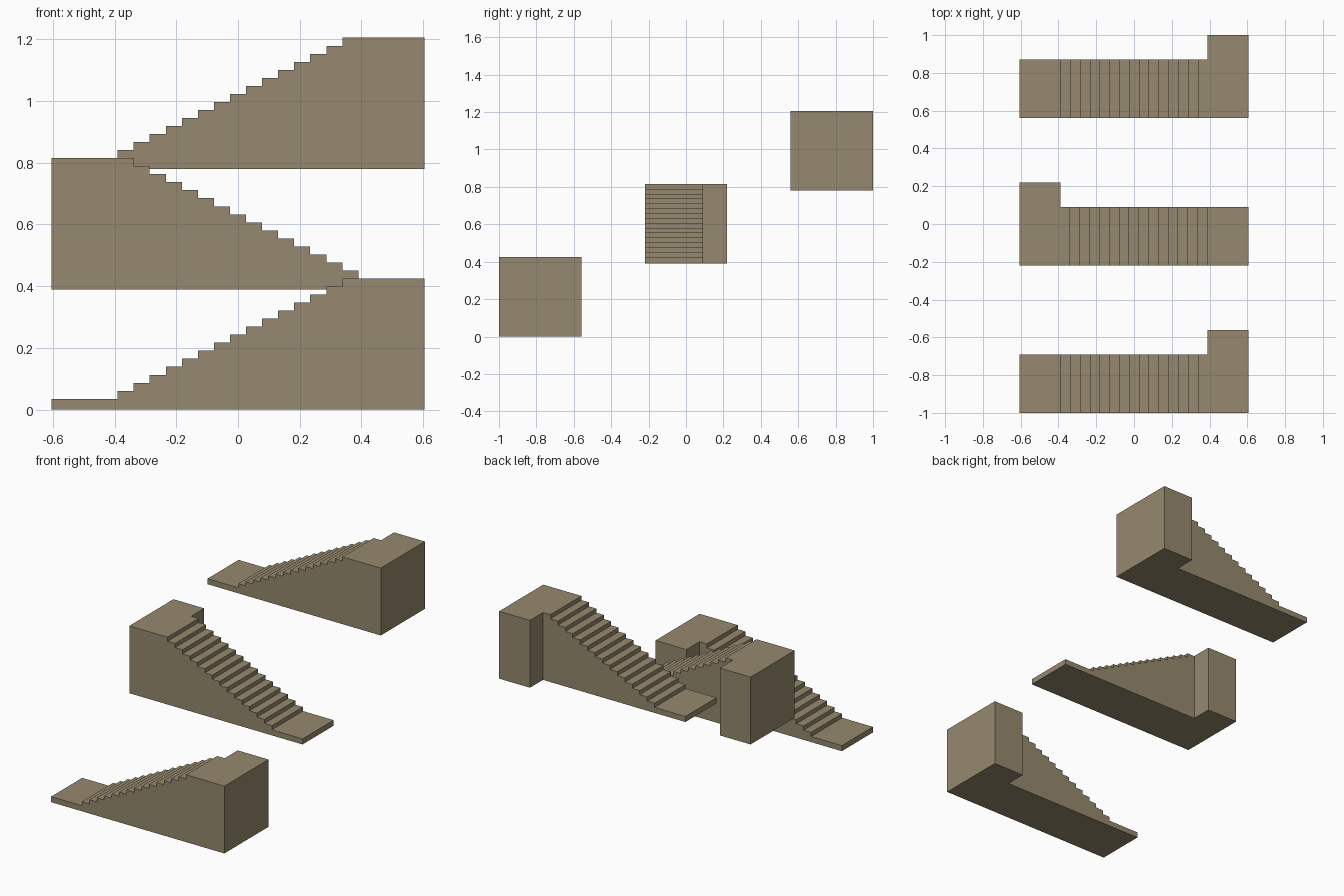
import bpy, bmesh
from math import radians

cube = bpy.data.objects.get("Cube")
if cube:
    bpy.data.objects.remove(cube, do_unlink=True)

STEPS, TREAD, RISER = 15, 0.052, 0.026
HALF, FOOT, LANDING = 0.605, 0.035, 0.39     # half length, foot slab height, landing start
WIDTH, DEPTH, RISE = 0.31, 0.44, STEPS * RISER
TOP = FOOT + RISE

tan = bpy.data.materials.new("tan_stone")
tan.use_nodes = True
color = (0.305, 0.25, 0.156, 1)
tan.diffuse_color = color
tan.node_tree.nodes["Principled BSDF"].inputs["Base Color"].default_value = color


def extrude_back(bm, face, distance):
    geom = bmesh.ops.extrude_face_region(bm, geom=[face])["geom"]
    verts = [g for g in geom if isinstance(g, bmesh.types.BMVert)]
    bmesh.ops.translate(bm, vec=(0, distance, 0), verts=verts)
    return next(g for g in geom if isinstance(g, bmesh.types.BMFace))


def stair_flight(name, side, y, z):
    # Side profile: foot slab, steps, then the landing block
    profile = [(-HALF, 0), (-HALF, FOOT)]
    for i in range(STEPS):
        x = -LANDING + i * TREAD
        profile += [(x, FOOT + i * RISER), (x, FOOT + (i + 1) * RISER)]
    profile += [(LANDING, TOP), (HALF, TOP), (HALF, 0), (LANDING, 0)]

    bm = bmesh.new()
    face = bm.faces.new([bm.verts.new((side * px, y, z + pz)) for px, pz in profile])
    back = extrude_back(bm, face, WIDTH)

    # Landing extends further back than the steps
    cut = [v for v in back.verts if abs(v.co.x - side * LANDING) < 1e-4]
    bmesh.utils.face_split(back, *cut)
    wide = next(f for f in bm.faces
                if all(v.co.y > y + WIDTH - 1e-4 and v.co.x * side > LANDING - 1e-4
                       for v in f.verts))
    extrude_back(bm, wide, DEPTH - WIDTH)

    # Merge coplanar faces and point the normals outward
    bmesh.ops.dissolve_limit(bm, angle_limit=radians(1), verts=bm.verts[:], edges=bm.edges[:])
    bmesh.ops.recalc_face_normals(bm, faces=bm.faces[:])
    mesh = bpy.data.meshes.new(name)
    bm.to_mesh(mesh)
    bm.free()
    mesh.materials.append(tan)
    bpy.context.collection.objects.link(bpy.data.objects.new(name, mesh))


# Three flights, alternating direction as they climb toward the back
for i, name in enumerate(("lower_stairs", "middle_stairs", "upper_stairs")):
    stair_flight(name, -1 if i == 1 else 1, -1 + 0.78 * i, RISE * i)
